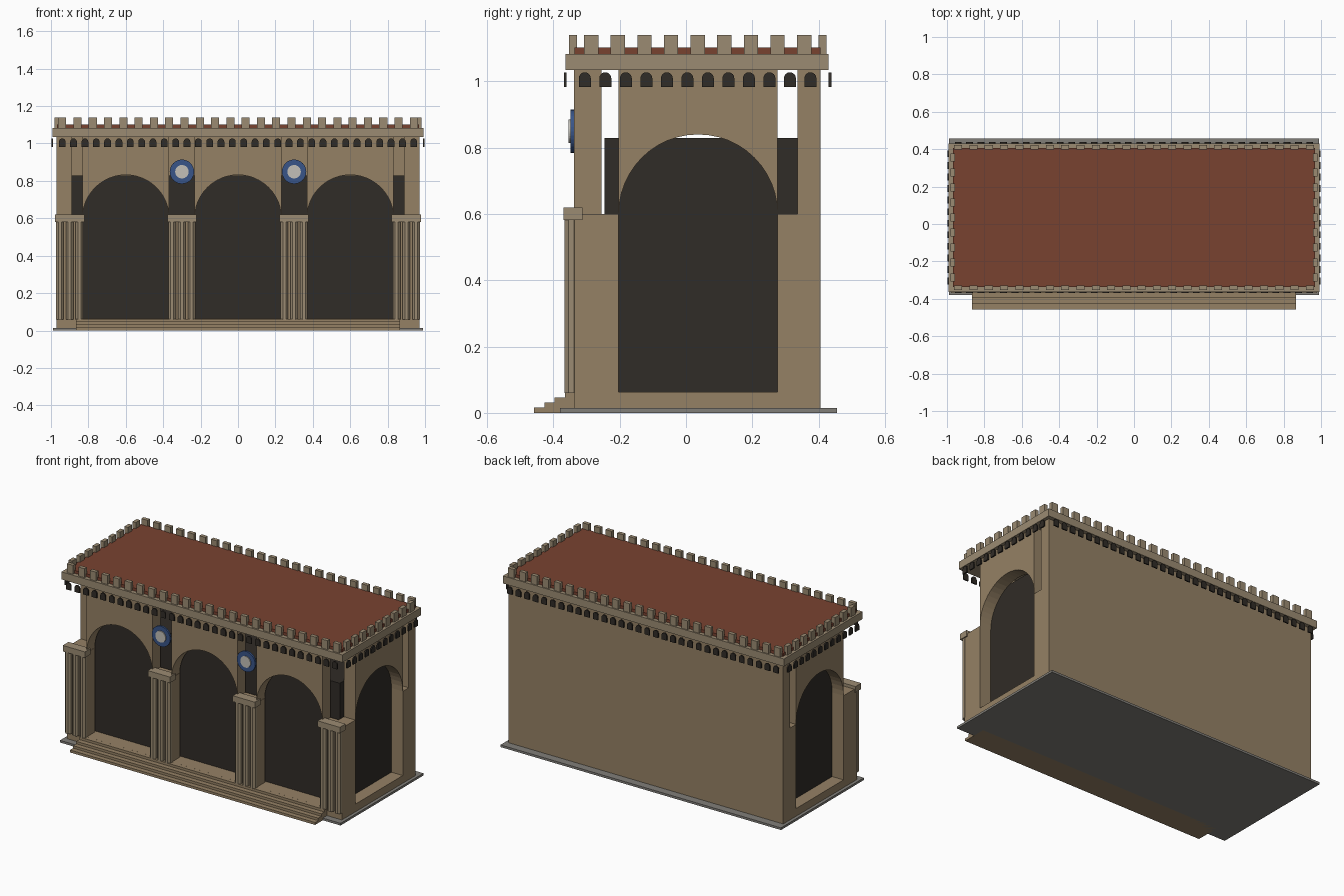
import bpy, bmesh
from math import pi, cos, sin
from mathutils import Matrix, Vector

if "Cube" in bpy.data.objects:
    bpy.data.objects.remove(bpy.data.objects["Cube"])


def material(name, rgb):
    m = bpy.data.materials.new(name)
    m.diffuse_color = (*rgb, 1)
    m.use_nodes = True
    m.node_tree.nodes["Principled BSDF"].inputs["Base Color"].default_value = m.diffuse_color
    return m


STONE = material("stone", (0.30, 0.22, 0.13))
TRIM = material("trim_stone", (0.33, 0.26, 0.17))
DARK = material("dark_interior", (0.03, 0.025, 0.02))
ROOF = material("roof_red", (0.19, 0.055, 0.03))
BLUE = material("blue_glaze", (0.04, 0.09, 0.25))
PALE = material("pale_glaze", (0.55, 0.53, 0.48))
GREY = material("paving", (0.22, 0.21, 0.19))


def finish(name, bm, mat):
    bmesh.ops.recalc_face_normals(bm, faces=bm.faces)
    me = bpy.data.meshes.new(name)
    bm.to_mesh(me)
    bm.free()
    me.materials.append(mat)
    ob = bpy.data.objects.new(name, me)
    bpy.context.collection.objects.link(ob)
    return ob


def add_box(bm, x0, x1, y0, y1, z0, z1):
    centre = Vector(((x0 + x1) / 2, (y0 + y1) / 2, (z0 + z1) / 2))
    size = (x1 - x0, y1 - y0, z1 - z0)
    bmesh.ops.create_cube(bm, size=1, matrix=Matrix.Translation(centre) @ Matrix.Diagonal((*size, 1)))


def boxes(name, mat, *dims):
    bm = bmesh.new()
    for d in dims:
        add_box(bm, *d)
    return finish(name, bm, mat)


def add_prism(bm, profile, place, d0, d1):
    """Extrude a (u, z) profile from depth d0 to d1; place maps (u, depth, z) to space."""
    face = bm.faces.new([bm.verts.new(place(u, d0, z)) for u, z in profile])
    new = bmesh.ops.extrude_face_region(bm, geom=[face])["geom"]
    shift = place(0, d1, 0) - place(0, d0, 0)
    bmesh.ops.translate(bm, vec=shift, verts=[g for g in new if isinstance(g, bmesh.types.BMVert)])


def along_x(u, d, z):
    return Vector((u, d, z))


def along_y(u, d, z):
    return Vector((d, u, z))


def arc(c, z, r, n):
    return [(c + r * cos(pi * i / n), z + r * sin(pi * i / n)) for i in range(n + 1)]


def add_disc(bm, x, y0, y1, z, r):
    m = Matrix.Translation((x, (y0 + y1) / 2, z)) @ Matrix.Rotation(pi / 2, 4, 'X')
    bmesh.ops.create_cone(bm, cap_ends=True, segments=32, radius1=r, radius2=r, depth=y1 - y0, matrix=m)


# Paving, plinth and front steps
boxes("base_slab", GREY, (-0.99, 0.99, -0.38, 0.456, 0, 0.014))
boxes("plinth", STONE, (-0.97, 0.97, -0.338, 0.405, 0.01, 0.063))
boxes("front_steps", STONE, *[(-0.865, 0.865, -0.458 + 0.031 * i, -0.30, 0, 0.0157 * (i + 1))
                              for i in range(4)])

# Dark inner room and solid back wall
boxes("inner_room", DARK, (-0.89, 0.89, -0.245, 0.336, 0.05, 0.829))
boxes("back_wall", STONE, (-0.97, 0.97, 0.336, 0.405, 0.06, 1.035))

# Piers between the arches
PIERS = (-0.9, -0.3, 0.3, 0.9)
boxes("front_piers", STONE, *[(x - 0.07, x + 0.07, -0.338, -0.255, 0.06, 0.6) for x in PIERS])
boxes("side_piers", STONE, *[(s * 0.93 - 0.04, s * 0.93 + 0.04, a, b, 0.06, 0.6)
                             for s in (-1, 1) for a, b in ((-0.336, -0.203), (0.276, 0.404))])

# Arched wall panels above the springing line
def add_arch(bm, place, c, r, d0, d1):
    add_prism(bm, [(c - r, 1.035), (c + r, 1.035)] + arc(c, 0.6, r, 24), place, d0, d1)


bm = bmesh.new()
for x in (-0.6, 0, 0.6):
    add_arch(bm, along_x, x, 0.232, -0.338, -0.255)
finish("front_arches", bm, STONE)
bm = bmesh.new()
for s in (-1, 1):
    add_arch(bm, along_y, 0.0365, 0.2395, s * 0.89, s * 0.97)
finish("side_arches", bm, STONE)

# Clustered shafts with capitals in front of each pier
bm = bmesh.new()
for x in PIERS:
    for dx in (-0.052, 0, 0.052):
        bmesh.ops.create_cone(bm, cap_ends=True, segments=8, radius1=0.0215, radius2=0.0215, depth=0.525,
                              matrix=Matrix.Translation((x + dx, -0.346, 0.3225)) @ Matrix.Rotation(pi / 8, 4, 'Z'))
finish("column_shafts", bm, TRIM)
boxes("capitals", TRIM, *[(x - 0.078, x + 0.078, -0.37, -0.312, 0.581, 0.619) for x in PIERS])

# Round medallions
for name, mat, r, y in (("medallion_rings", BLUE, 0.065, -0.348), ("medallion_centres", PALE, 0.036, -0.354)):
    bm = bmesh.new()
    for x in (-0.3, 0.3):
        add_disc(bm, x, y, -0.336, 0.849, r)
    finish(name, bm, mat)

# Cornice and roof
boxes("cornice", TRIM, (-0.992, 0.992, -0.363, 0.43, 1.034, 1.082))
boxes("roof", ROOF, (-0.968, 0.968, -0.336, 0.405, 1.07, 1.101))

# Row of small dark arches under the cornice
bm = bmesh.new()


def add_corbel(place, c, d):
    add_prism(bm, [(c - 0.018, 0.982), (c + 0.018, 0.982)] + arc(c, 1.009, 0.018, 8), place, d - 0.004, d + 0.004)


for i in range(32):
    for y in (-0.364, 0.434):
        add_corbel(along_x, -0.97 + (i + 0.5) * 1.94 / 32, y)
for i in range(12):
    for x in (-0.993, 0.993):
        add_corbel(along_y, -0.336 + (i + 0.5) * 0.742 / 12, x)
finish("corbel_arches", bm, DARK)

# Battlements
rows = []
for i in range(24):
    x = -0.94 + i * 1.88 / 23
    rows += [(x - 0.0215, x + 0.0215, y - 0.012, y + 0.012, 1.08, 1.139) for y in (-0.341, 0.411)]
for i in range(9):
    y = -0.286 + i * 0.0803
    rows += [(x - 0.012, x + 0.012, y - 0.0215, y + 0.0215, 1.08, 1.139) for x in (-0.968, 0.968)]
boxes("merlons", TRIM, *rows)
